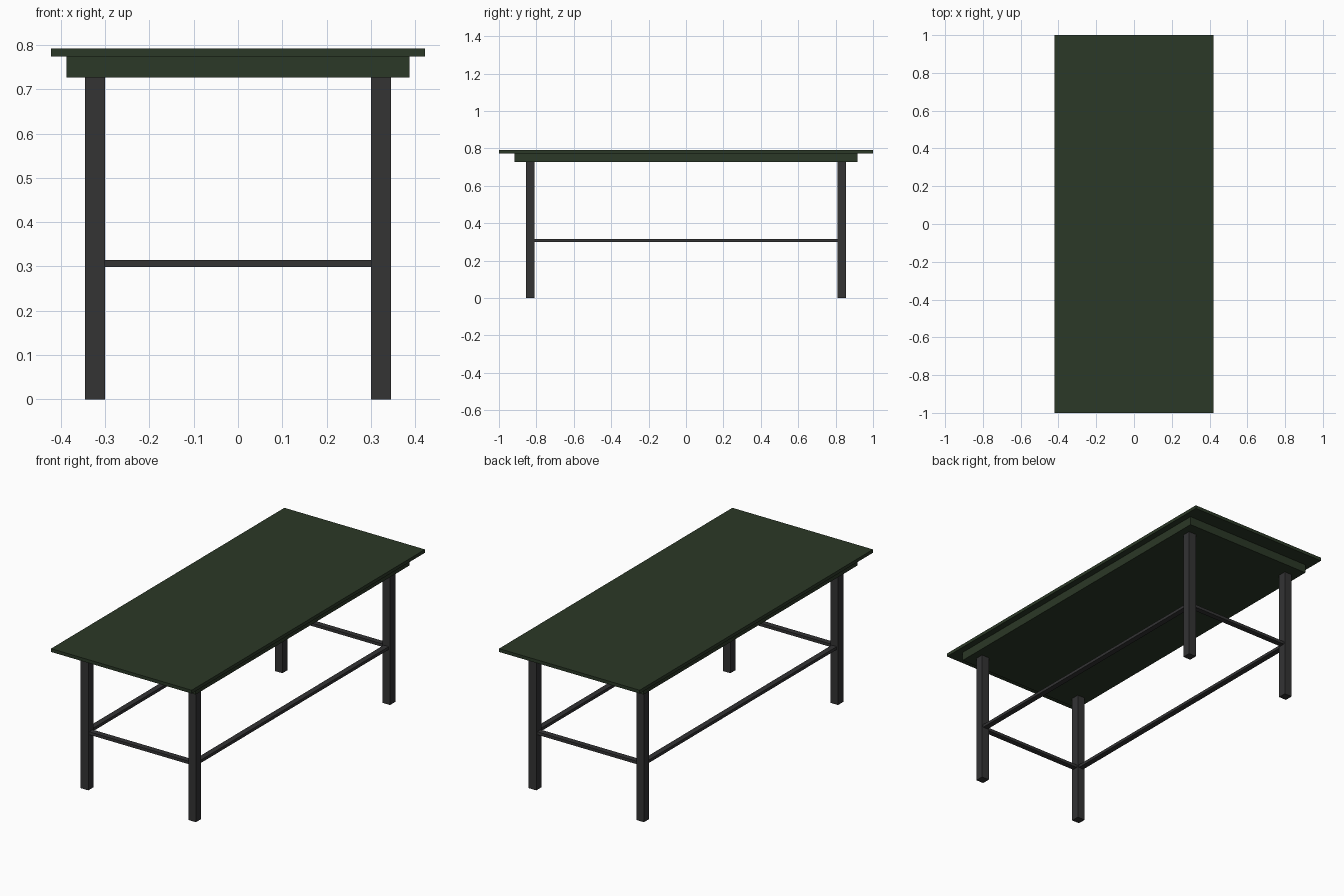
import bpy

if "Cube" in bpy.data.objects:
    bpy.data.objects.remove(bpy.data.objects["Cube"])

def mat(name, col):
    m = bpy.data.materials.new(name)
    m.diffuse_color = col
    m.use_nodes = True
    m.node_tree.nodes["Principled BSDF"].inputs["Base Color"].default_value = m.diffuse_color
    return m

green = mat("green_paint", (0.024, 0.04, 0.02, 1))
dark = mat("dark_metal", (0.033, 0.033, 0.034, 1))

def box(name, lo, hi, material):
    bpy.ops.mesh.primitive_cube_add(size=1, location=[(a + b) / 2 for a, b in zip(lo, hi)])
    o = bpy.context.object
    o.name = name
    o.scale = [b - a for a, b in zip(lo, hi)]
    bpy.ops.object.transform_apply(location=False, rotation=False, scale=True)
    o.data.materials.append(material)
    return o

# Tabletop and the block beneath it
box("table_top", (-0.422, -1, 0.774), (0.422, 1, 0.792), green)
box("under_panel", (-0.387, -0.916, 0.727), (0.387, 0.916, 0.774), green)

# Four square legs
LX, LY, W, R = 0.323, 0.832, 0.0455, 0.015
for sx, ex in ((-1, "left"), (1, "right")):
    for sy, ey in ((-1, "front"), (1, "back")):
        x, y, h = sx * LX, sy * LY, W / 2
        box(f"{ey}_{ex}_leg", (x - h, y - h, 0), (x + h, y + h, 0.727), dark)

# Stretchers running between the legs
Z0, Z1 = 0.299, 0.315
for s, e in ((-1, "left"), (1, "right")):
    box(f"{e}_stretcher", (s * LX - R, -LY + W / 2, Z0), (s * LX + R, LY - W / 2, Z1), dark)
for s, e in ((-1, "front"), (1, "back")):
    box(f"{e}_stretcher", (-LX + W / 2, s * LY - R, Z0), (LX - W / 2, s * LY + R, Z1), dark)
